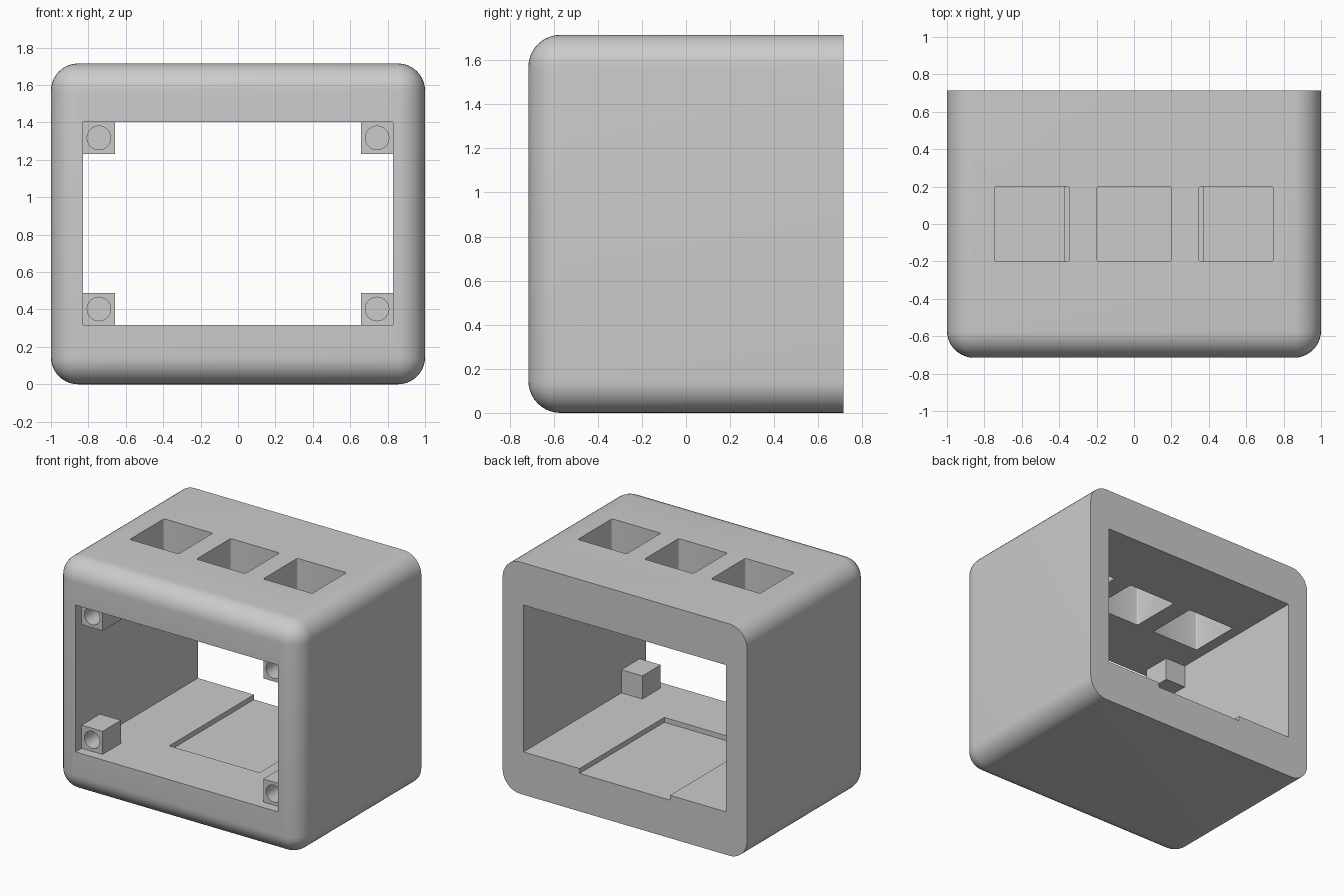
import bpy, bmesh
from mathutils import Matrix, Vector

WIDTH, DEPTH, HEIGHT = 2.0, 1.43, 1.715
ROUND = 0.145            # outer edge radius
OPEN_X = 0.829           # half width of the opening
OPEN_LOW, OPEN_HIGH = 0.317, 1.403
POST = 0.171             # post thickness

if "Cube" in bpy.data.objects:
    bpy.data.objects.remove(bpy.data.objects["Cube"], do_unlink=True)

grey = bpy.data.materials.new("grey_plastic")
grey.use_nodes = True
colour = (0.6, 0.6, 0.6, 1)
grey.diffuse_color = colour
grey.node_tree.nodes["Principled BSDF"].inputs["Base Color"].default_value = colour


def make_object(name, bm):
    mesh = bpy.data.meshes.new(name)
    bmesh.ops.recalc_face_normals(bm, faces=bm.faces)
    bm.to_mesh(mesh)
    bm.free()
    obj = bpy.data.objects.new(name, mesh)
    mesh.materials.append(grey)
    bpy.context.collection.objects.link(obj)
    return obj


def box(name, low, high, radius=0, segments=1, edge_rule=None):
    """Box between two corners, rounding the edges that meet the rule."""
    low, high = Vector(low), Vector(high)
    bm = bmesh.new()
    bmesh.ops.create_cube(bm, size=1)
    bmesh.ops.scale(bm, vec=high - low, verts=bm.verts)
    bmesh.ops.translate(bm, vec=(low + high) / 2, verts=bm.verts)
    if edge_rule:
        edges = [e for e in bm.edges if edge_rule(*(v.co for v in e.verts))]
        bmesh.ops.bevel(bm, geom=edges, offset=radius, segments=segments,
                        profile=0.5, affect='EDGES', clamp_overlap=True)
    return make_object(name, bm)


def rod(name, centre, radius, length):
    """Cylinder along y."""
    bm = bmesh.new()
    turn = Matrix.Translation(centre) @ Matrix.Rotation(1.570796, 4, 'X')
    bmesh.ops.create_cone(bm, cap_ends=True, segments=40, radius1=radius,
                          radius2=radius, depth=length, matrix=turn)
    return make_object(name, bm)


def cut(target, cutter):
    mod = target.modifiers.new("cut", 'BOOLEAN')
    mod.operation = 'DIFFERENCE'
    mod.solver = 'EXACT'
    mod.object = cutter
    cutter.hide_render = True
    bpy.context.view_layer.objects.active = target
    bpy.ops.object.modifier_apply(modifier=mod.name)
    bpy.data.objects.remove(cutter, do_unlink=True)


def smooth(obj):
    bpy.ops.object.select_all(action='DESELECT')
    obj.select_set(True)
    bpy.context.view_layer.objects.active = obj
    bpy.ops.object.shade_smooth_by_angle(angle=0.5)


# Housing: rounded everywhere except around the flat back
housing = box("housing", (-WIDTH / 2, -DEPTH / 2, 0), (WIDTH / 2, DEPTH / 2, HEIGHT),
              ROUND, 10, lambda a, b: a.y < 0 or b.y < 0)

# Opening from front to back
cut(housing, box("opening_cutter", (-OPEN_X, -1, OPEN_LOW), (OPEN_X, 1, OPEN_HIGH)))

# Shallow floor recess that runs out of the back
cut(housing, box("recess_cutter", (-0.37, -0.275, OPEN_LOW - 0.036), (0.37, 1, 0.6)))

# Three square holes in the top
for x in (-0.546, 0, 0.546):
    cut(housing, box("hole_cutter", (x - 0.2, -0.2, 1.2), (x + 0.2, 0.2, 2),
                     0.012, 3, lambda a, b: abs(a.z - b.z) > 0.1))
smooth(housing)

# Drilled mounting posts in the corners of the opening
front = -DEPTH / 2 + 0.071
for side, sx in (("right", -1), ("left", 1)):
    for level, z in (("lower", OPEN_LOW), ("upper", OPEN_HIGH - POST)):
        x = sx * (OPEN_X - POST / 2)
        post = box(f"{level}_{side}_post", (x - POST / 2, front, z),
                   (x + POST / 2, front + 0.215, z + POST))
        cut(post, rod("drill_cutter", (x, front, z + POST / 2), 0.063, 0.3))
        smooth(post)
